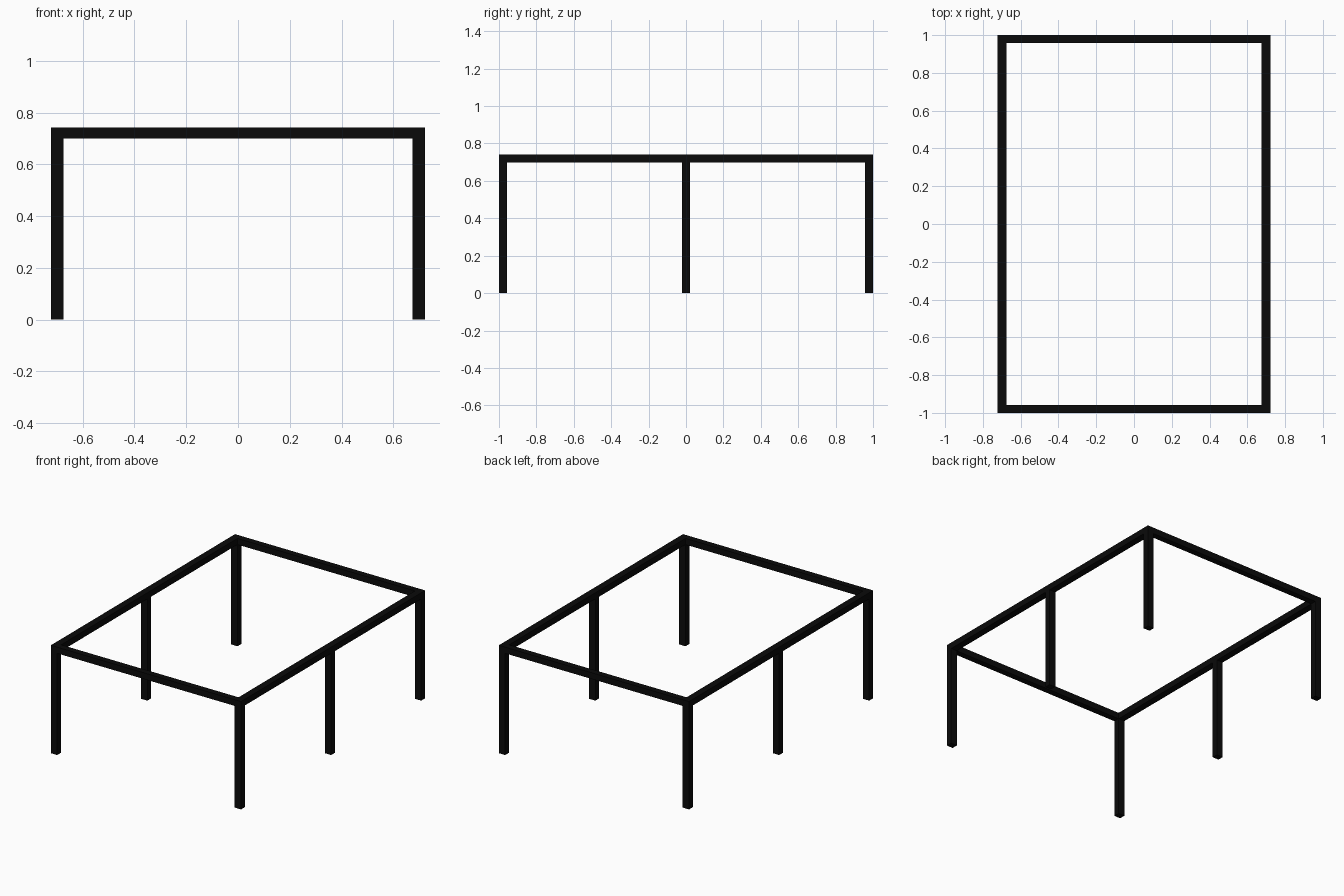
import bpy

if "Cube" in bpy.data.objects:
    bpy.data.objects.remove(bpy.data.objects["Cube"])

HALF_X, HALF_Y, HEIGHT = 0.723, 1.0, 0.742   # outer extents
WX, WY, RAIL_H = 0.048, 0.042, 0.043         # bar sections
LEG_H = HEIGHT - RAIL_H

black = bpy.data.materials.new("black_metal")
black.diffuse_color = (0.003, 0.003, 0.003, 1)
black.use_nodes = True
black.node_tree.nodes["Principled BSDF"].inputs["Base Color"].default_value = black.diffuse_color


def bar(name, size, center):
    bpy.ops.mesh.primitive_cube_add(size=1, location=center)
    ob = bpy.context.object
    ob.name = name
    ob.scale = size
    bpy.ops.object.transform_apply(location=False, rotation=False, scale=True)
    ob.data.materials.append(black)
    return ob


leg_x = HALF_X - WX / 2
leg_y = HALF_Y - WY / 2
rail_z = HEIGHT - RAIL_H / 2

# Long side rails with three legs under each
for side, sx in (("left", -1), ("right", 1)):
    bar(f"{side}_rail", (WX, 2 * HALF_Y, RAIL_H), (sx * leg_x, 0, rail_z))
    for place, sy in (("front", -1), ("middle", 0), ("back", 1)):
        bar(f"{place}_{side}_leg", (WX, WY, LEG_H), (sx * leg_x, sy * leg_y, LEG_H / 2))

# Short end rails fitted between the side rails
for end, sy in (("front", -1), ("back", 1)):
    bar(f"{end}_rail", (2 * (HALF_X - WX), WY, RAIL_H), (0, sy * leg_y, rail_z))
